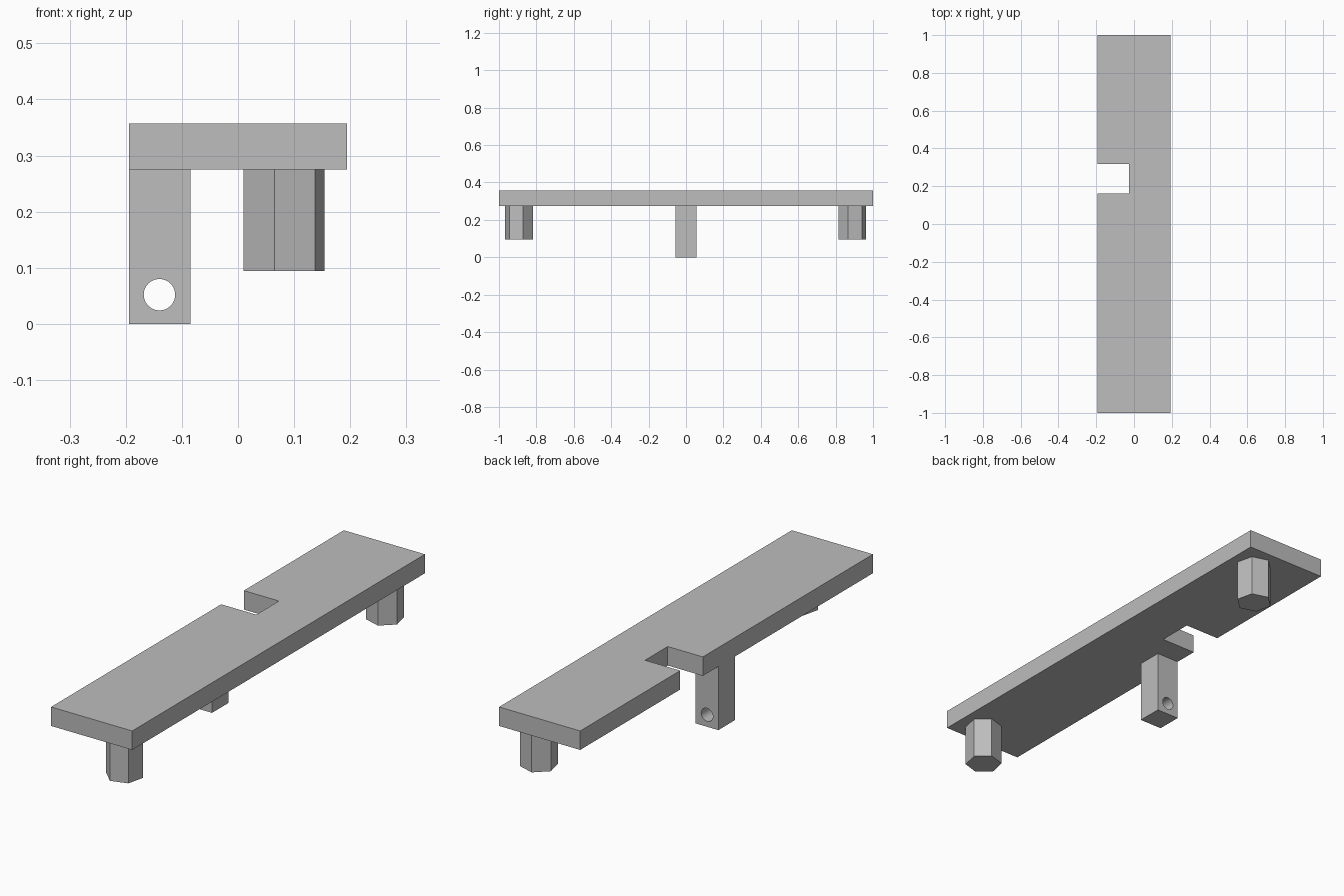
import bpy
import bmesh
from math import cos, sin, pi, radians
from mathutils import Matrix

cube = bpy.data.objects.get("Cube")
if cube:
    bpy.data.objects.remove(cube, do_unlink=True)

grey = bpy.data.materials.new("plain grey")
grey.use_nodes = True
colour = (0.51, 0.51, 0.51, 1)
grey.diffuse_color = colour
grey.node_tree.nodes["Principled BSDF"].inputs["Base Color"].default_value = colour


def prism(name, outline, bottom, top):
    """Extrude a counter-clockwise xy outline from bottom to top."""
    bm = bmesh.new()
    face = bm.faces.new([bm.verts.new((x, y, bottom)) for x, y in outline])
    grown = bmesh.ops.extrude_face_region(bm, geom=[face])
    verts = [v for v in grown["geom"] if isinstance(v, bmesh.types.BMVert)]
    bmesh.ops.translate(bm, verts=verts, vec=(0, 0, top - bottom))
    bmesh.ops.recalc_face_normals(bm, faces=bm.faces)
    mesh = bpy.data.meshes.new(name)
    bm.to_mesh(mesh)
    bm.free()
    mesh.materials.append(grey)
    obj = bpy.data.objects.new(name, mesh)
    bpy.context.collection.objects.link(obj)
    return obj


def polygon(cx, cy, radius, sides, turn=0):
    angles = [turn + 2 * pi * i / sides for i in range(sides)]
    return [(cx + radius * cos(a), cy + radius * sin(a)) for a in angles]


left, right = -0.194, 0.194
underside, top = 0.275, 0.357

# Long plate with a rectangular notch in one edge
notch_x, notch_front, notch_back = -0.026, 0.162, 0.317
prism("plate", [(left, -1), (right, -1), (right, 1), (left, 1),
                (left, notch_back), (notch_x, notch_back),
                (notch_x, notch_front), (left, notch_front)], underside, top)

# Six-sided pegs near both ends, turned in opposite directions
for name, y, turn in (("front_peg", -0.893, 16.8), ("back_peg", 0.888, -16.8)):
    prism(name, polygon(0.082, y, 0.0757, 6, radians(turn)), 0.094, underside)

# Square post with a round hole through it
inner, half = -0.085, 0.056
post = prism("post", [(left, -half), (inner, -half), (inner, half), (left, half)],
             0, underside)
cutter = prism("hole_cutter", polygon(0, 0, 0.028, 48), -0.1, 0.1)
cutter.data.transform(Matrix.Translation((-0.14, 0, 0.052)) @ Matrix.Rotation(pi / 2, 4, "X"))
cutter.hide_render = True

hole = post.modifiers.new("hole", "BOOLEAN")
hole.operation = "DIFFERENCE"
hole.solver = "EXACT"
hole.object = cutter
bpy.ops.object.select_all(action="DESELECT")
bpy.context.view_layer.objects.active = post
post.select_set(True)
bpy.ops.object.modifier_apply(modifier=hole.name)
bpy.data.objects.remove(cutter, do_unlink=True)
bpy.ops.object.shade_smooth_by_angle(angle=radians(30))
